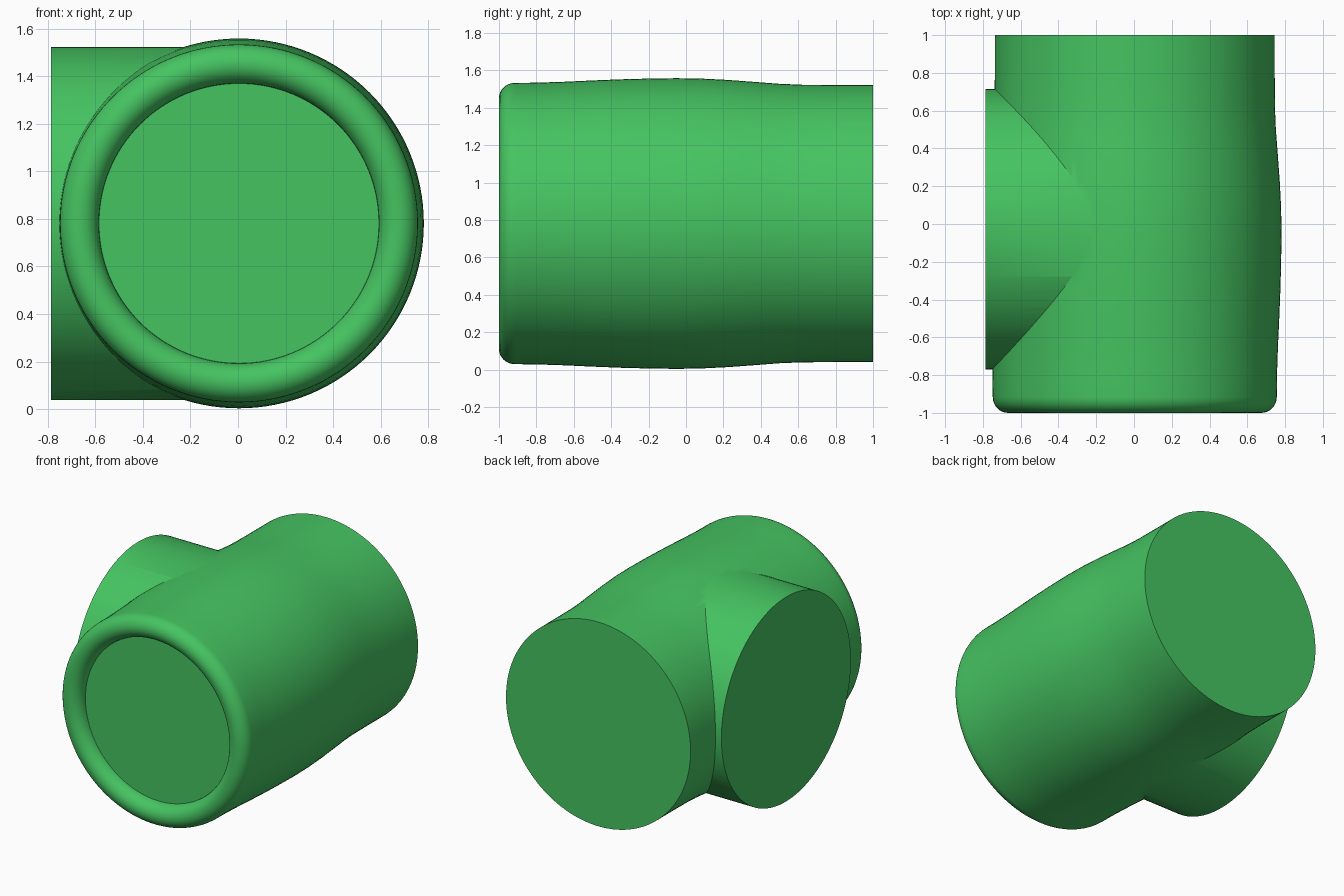
import bpy, bmesh, math

if "Cube" in bpy.data.objects:
    bpy.data.objects.remove(bpy.data.objects["Cube"])

SEG = 128
CX, CZ = 0.004, 0.781

mat = bpy.data.materials.new("green")
mat.diffuse_color = (0.06, 0.55, 0.12, 1)
mat.use_nodes = True
mat.node_tree.nodes["Principled BSDF"].inputs["Base Color"].default_value = mat.diffuse_color


def lathe(name, profile):
    """Closed solid from (radius, height) points, revolved round local z."""
    bm = bmesh.new()
    rings = []
    for r, h in profile:
        rings.append([bm.verts.new((r * math.cos(2 * math.pi * i / SEG),
                                    r * math.sin(2 * math.pi * i / SEG), h))
                      for i in range(SEG)])
    for a, b in zip(rings, rings[1:]):
        for i in range(SEG):
            j = (i + 1) % SEG
            bm.faces.new((a[i], a[j], b[j], b[i]))
    bm.faces.new(rings[0][::-1])
    bm.faces.new(rings[-1])
    bmesh.ops.recalc_face_normals(bm, faces=bm.faces)
    me = bpy.data.meshes.new(name)
    bm.to_mesh(me)
    bm.free()
    me.materials.append(mat)
    ob = bpy.data.objects.new(name, me)
    bpy.context.collection.objects.link(ob)
    return ob


# Main pipe: rolled lip round a recessed end disc, then a gently swollen barrel
lip = [(0.67 - 0.082 * math.cos(math.pi * k / 16),
        -0.915 - 0.085 * math.sin(math.pi * k / 16)) for k in range(17)]
barrel = [(0.753, -0.8), (0.758, -0.65), (0.765, -0.5), (0.771, -0.35),
          (0.775, -0.2), (0.777, -0.05), (0.775, 0.08), (0.768, 0.22),
          (0.757, 0.37), (0.747, 0.5), (0.742, 0.62), (0.741, 0.8), (0.741, 1.0)]
pipe = lathe("tee_pipe", lip + barrel)
pipe.rotation_euler = (-math.pi / 2, 0, 0)
pipe.location = (CX, 0, CZ)

# Side branch pointing to -x
branch = lathe("side_branch", [(0.742, 0), (0.742, 0.785)])
branch.rotation_euler = (0, -math.pi / 2, 0)
branch.location = (0, -0.027, CZ)
branch.hide_render = True

# Fuse both into one solid
bpy.context.view_layer.update()
mod = pipe.modifiers.new("fuse", 'BOOLEAN')
mod.operation = 'UNION'
mod.solver = 'EXACT'
mod.object = branch
bpy.context.view_layer.objects.active = pipe
pipe.select_set(True)
bpy.ops.object.modifier_apply(modifier=mod.name)
bpy.data.objects.remove(branch)
bpy.ops.object.shade_smooth_by_angle(angle=math.radians(30))
